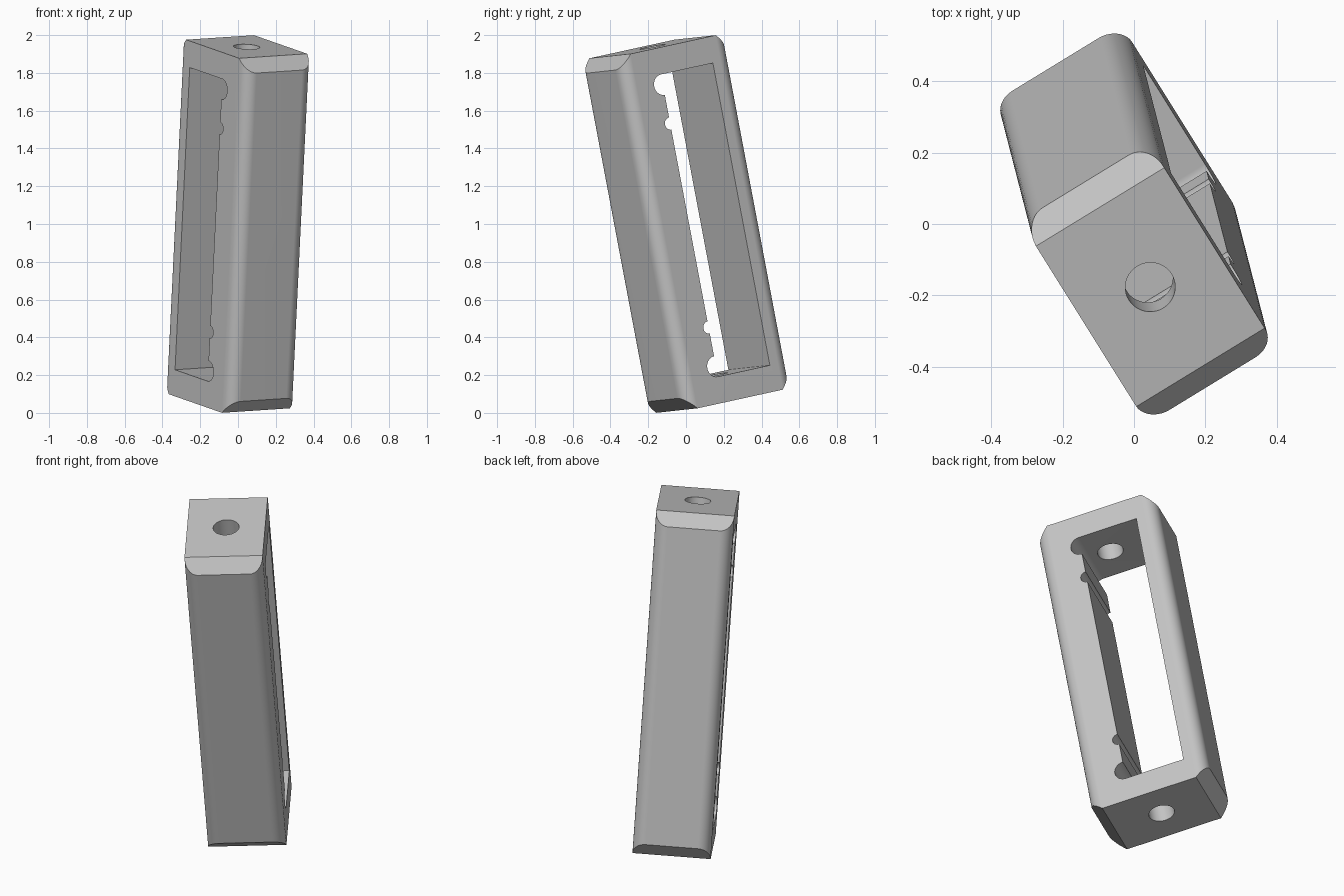
import bpy
import bmesh
from math import sin, cos, radians
from mathutils import Matrix, Vector

if "Cube" in bpy.data.objects:
    bpy.data.objects.remove(bpy.data.objects["Cube"], do_unlink=True)

# Half sizes of the frame in its own axes: width, depth, length
W, D, L = 0.211, 0.34, 0.956
ROUND = 0.07
CHAMFER = 0.0705


def arc(cx, cy, r, start, end, steps):
    angles = [radians(start + (end - start) * i / steps) for i in range(steps + 1)]
    return [(cx + r * cos(a), cy + r * sin(a)) for a in angles]


def prism(name, profile, axis, half):
    """Extrude a closed 2D profile both ways along the x or z axis."""
    bm = bmesh.new()
    place = (lambda a, b: (-half, a, b)) if axis == "x" else (lambda a, b: (a, b, -half))
    face = bm.faces.new([bm.verts.new(place(a, b)) for a, b in profile])
    result = bmesh.ops.extrude_face_region(bm, geom=[face])
    moved = [v for v in result["geom"] if isinstance(v, bmesh.types.BMVert)]
    shift = Vector((2 * half, 0, 0)) if axis == "x" else Vector((0, 0, 2 * half))
    bmesh.ops.translate(bm, verts=moved, vec=shift)
    bmesh.ops.recalc_face_normals(bm, faces=bm.faces[:])
    mesh = bpy.data.meshes.new(name)
    bm.to_mesh(mesh)
    bm.free()
    obj = bpy.data.objects.new(name, mesh)
    bpy.context.collection.objects.link(obj)
    return obj


def apply_boolean(target, cutter, operation):
    mod = target.modifiers.new(cutter.name, "BOOLEAN")
    mod.operation = operation
    mod.solver = "EXACT"
    mod.object = cutter
    bpy.context.view_layer.objects.active = target
    bpy.ops.object.modifier_apply(modifier=mod.name)
    bpy.data.objects.remove(cutter, do_unlink=True)


# Bar with four rounded long edges
outline = []
for sx, sy, start in ((1, 1, 0), (-1, 1, 90), (-1, -1, 180), (1, -1, 270)):
    outline += arc(sx * (W - ROUND), sy * (D - ROUND), ROUND, start, start + 90, 10)
frame = prism("slotted_frame", outline, "z", L)

# Chamfered ends
d, l = D - CHAMFER, L - CHAMFER
far_d, far_l = D + 0.1, L + 0.1
tip_d, tip_l = d - 0.1, l - 0.1
octagon = [(D, -l), (D, l), (d, L), (-d, L), (-D, l), (-D, -l), (-d, -L), (d, -L)]
apply_boolean(frame, prism("end_chamfers", octagon, "x", 0.5), "INTERSECT")

# Window through the width, with round notches along one long side
side = -0.11
window = [(0.22, -0.815), (0.22, 0.815)]
for height, radius in ((0.76, 0.055), (0.55, 0.033), (-0.55, 0.033), (-0.76, 0.055)):
    window += arc(side, height, radius, 90, 270, 14)
apply_boolean(frame, prism("window_cutter", window, "x", 0.5), "DIFFERENCE")

# Round bore through both ends
bore = arc(0, 0, 0.07, 0, 360, 40)[:-1]
apply_boolean(frame, prism("bore_cutter", bore, "z", 1.2), "DIFFERENCE")

# Material
grey = bpy.data.materials.new("light_grey")
grey.use_nodes = True
colour = (0.55, 0.55, 0.55, 1)
grey.diffuse_color = colour
grey.node_tree.nodes["Principled BSDF"].inputs["Base Color"].default_value = colour
frame.data.materials.clear()
frame.data.materials.append(grey)

# Smooth rounds with flat sides
bpy.ops.object.select_all(action="DESELECT")
frame.select_set(True)
bpy.context.view_layer.objects.active = frame
bpy.ops.object.shade_smooth_by_angle(angle=radians(30))
weighted = frame.modifiers.new("weighted_normals", "WEIGHTED_NORMAL")
weighted.keep_sharp = True

# Lean and turn the frame into place
up = Vector((0.0477, -0.185, 0.9816)).normalized()
across = Vector((0.852, 0.5206, 0.0568))
across = (across - up * across.dot(up)).normalized()
back = up.cross(across)
turn = Matrix((across, back, up)).transposed().to_4x4()
frame.matrix_world = Matrix.Translation((0, 0, 1)) @ turn
